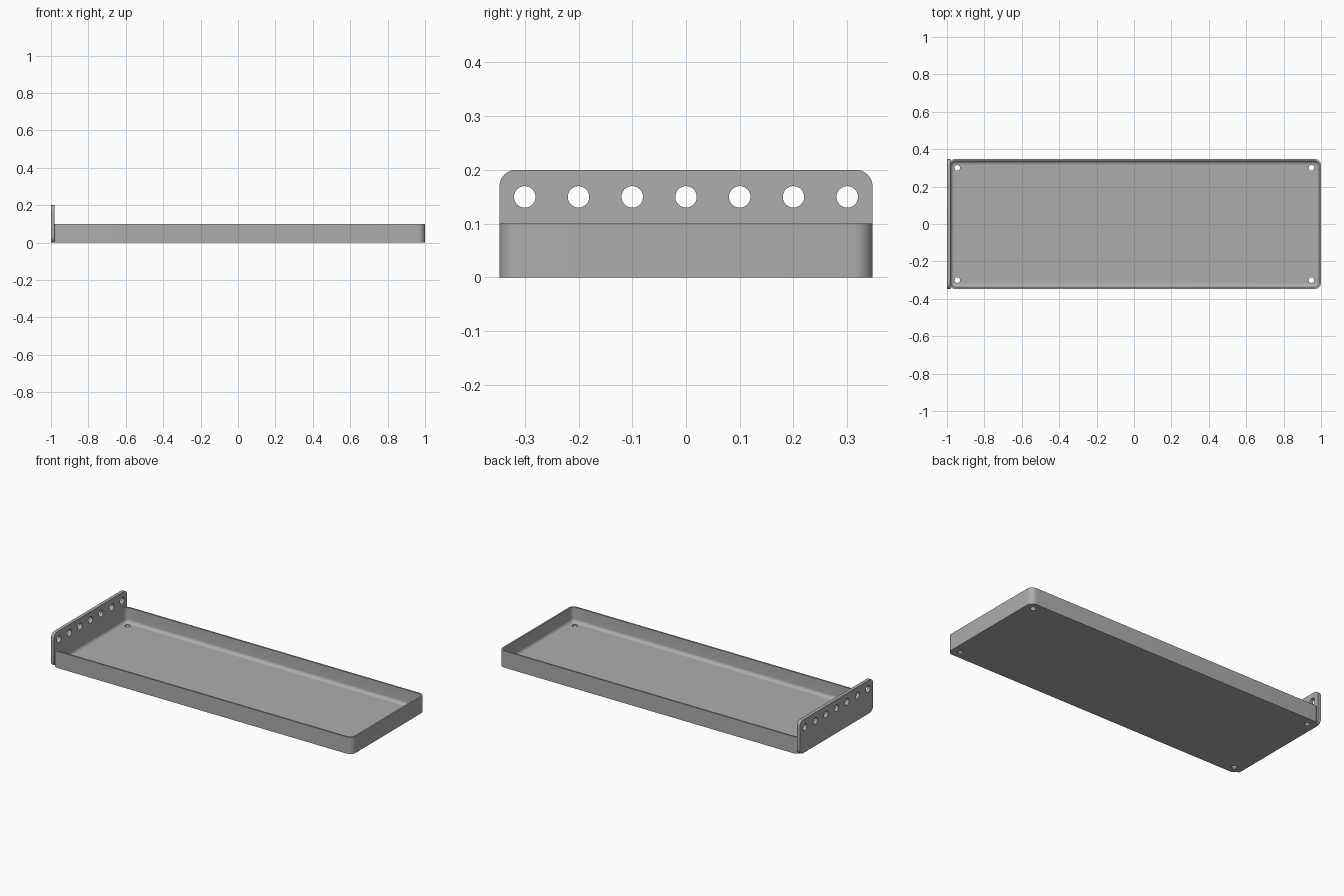
import bpy, bmesh
from math import sin, cos, pi, radians

if "Cube" in bpy.data.objects:
    bpy.data.objects.remove(bpy.data.objects["Cube"], do_unlink=True)

grey = bpy.data.materials.new("plain grey")
grey.use_nodes = True
colour = (0.42, 0.42, 0.42, 1)
grey.diffuse_color = colour
grey.node_tree.nodes["Principled BSDF"].inputs["Base Color"].default_value = colour

HALF_Y = 0.347
TRAY_BACK, TRAY_FRONT = -0.99, 1.0
PLATE_OUT, PLATE_IN = -1.0, -0.98
WALL, FLOOR, FILLET, CORNER = 0.01, 0.01, 0.02, 0.035


def rounded_rect(u0, u1, v0, v1, r, steps=10):
    """Counter-clockwise outline with rounded corners."""
    centres = [(u1 - r, v1 - r), (u0 + r, v1 - r), (u0 + r, v0 + r), (u1 - r, v0 + r)]
    return [(cu + r * cos(pi / 2 * (q + k / steps)), cv + r * sin(pi / 2 * (q + k / steps)))
            for q, (cu, cv) in enumerate(centres) for k in range(steps + 1)]


def loft(name, loops):
    """Skin matching closed loops and cap both ends."""
    bm = bmesh.new()
    rings = [[bm.verts.new(p) for p in loop] for loop in loops]
    for a, b in zip(rings, rings[1:]):
        for i in range(len(a)):
            j = (i + 1) % len(a)
            bm.faces.new((a[i], a[j], b[j], b[i]))
    bm.faces.new(rings[0][::-1])
    bm.faces.new(rings[-1])
    bmesh.ops.recalc_face_normals(bm, faces=bm.faces)
    mesh = bpy.data.meshes.new(name)
    bm.to_mesh(mesh)
    bm.free()
    mesh.materials.append(grey)
    obj = bpy.data.objects.new(name, mesh)
    bpy.context.collection.objects.link(obj)
    return obj


def drill(obj, centres, radius, axis):
    """Cut round holes along an axis, then smooth the curved faces."""
    bm = bmesh.new()
    for c in centres:
        made = bmesh.ops.create_cone(bm, cap_ends=True, segments=32, radius1=radius,
                                     radius2=radius, depth=0.1)["verts"]
        if axis == "X":
            for v in made:
                v.co.x, v.co.z = v.co.z, -v.co.x
        bmesh.ops.translate(bm, verts=made, vec=c)
    bmesh.ops.recalc_face_normals(bm, faces=bm.faces)
    mesh = bpy.data.meshes.new("hole_cutter")
    bm.to_mesh(mesh)
    bm.free()
    mesh.materials.append(grey)
    cutter = bpy.data.objects.new("hole_cutter", mesh)
    cutter.hide_render = True
    bpy.context.collection.objects.link(cutter)
    mod = obj.modifiers.new("holes", "BOOLEAN")
    mod.operation, mod.solver, mod.object = "DIFFERENCE", "EXACT", cutter
    bpy.ops.object.select_all(action="DESELECT")
    obj.select_set(True)
    bpy.context.view_layer.objects.active = obj
    bpy.ops.object.modifier_apply(modifier=mod.name)
    bpy.data.objects.remove(cutter, do_unlink=True)
    bpy.ops.object.shade_smooth_by_angle(angle=radians(30))


# Shallow tray: outer wall, rim, inner wall and a filleted floor
section = [(0, 0), (0, 0.1), (WALL, 0.1)]
for k in range(9):
    a = pi / 2 * k / 8
    section.append((WALL + FILLET * (1 - cos(a)), FLOOR + FILLET * (1 - sin(a))))
tray = loft("tray", [
    [(x, y, z) for x, y in rounded_rect(TRAY_BACK + d, TRAY_FRONT - d,
                                        d - HALF_Y, HALF_Y - d, CORNER - d)]
    for d, z in section])
drill(tray, [(x, y, 0) for x in (-0.945, 0.949) for y in (-0.3, 0.3)], 0.015, "Z")

# Upright end plate with a row of holes
outline = rounded_rect(-HALF_Y, HALF_Y, 0, 0.2, 0.03)
plate = loft("end_plate", [[(x, y, z) for y, z in outline] for x in (PLATE_OUT, PLATE_IN)])
drill(plate, [(PLATE_OUT, 0.1 * i, 0.15) for i in range(-3, 4)], 0.02, "X")
